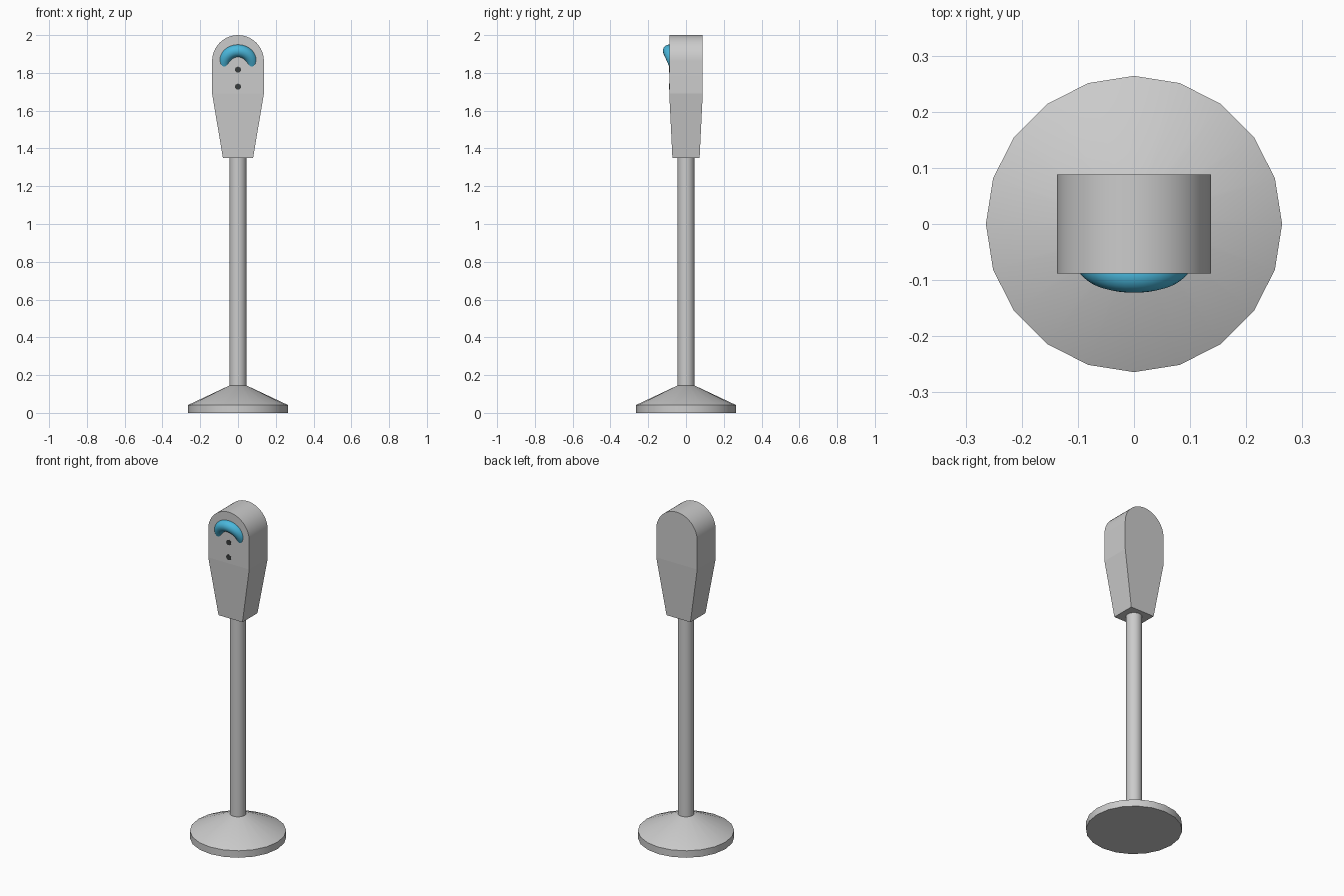
import bpy, bmesh, math

if "Cube" in bpy.data.objects:
    bpy.data.objects.remove(bpy.data.objects["Cube"])


def material(name, rgb):
    m = bpy.data.materials.new(name)
    m.diffuse_color = (*rgb, 1)
    m.use_nodes = True
    m.node_tree.nodes["Principled BSDF"].inputs["Base Color"].default_value = m.diffuse_color
    return m


def finish(obj, angle, mat=None):
    if mat:
        obj.data.materials.append(mat)
    bpy.ops.object.select_all(action='DESELECT')
    obj.select_set(True)
    bpy.context.view_layer.objects.active = obj
    bpy.ops.object.shade_smooth_by_angle(angle=math.radians(angle))


def mesh_object(name, bm):
    bmesh.ops.recalc_face_normals(bm, faces=bm.faces)
    me = bpy.data.meshes.new(name)
    bm.to_mesh(me)
    bm.free()
    obj = bpy.data.objects.new(name, me)
    bpy.context.collection.objects.link(obj)
    return obj


def lathe(name, profile, sides):
    bm = bmesh.new()
    rings = [[bm.verts.new((r * math.cos(math.tau * i / sides),
                            r * math.sin(math.tau * i / sides), z))
              for i in range(sides)] for r, z in profile]
    for a, b in zip(rings, rings[1:]):
        for i in range(sides):
            j = (i + 1) % sides
            bm.faces.new((a[i], a[j], b[j], b[i]))
    bm.faces.new(rings[0])
    bm.faces.new(rings[-1])
    return mesh_object(name, bm)


blue = material("blue", (0.07, 0.48, 0.72))
dark = material("dark", (0.04, 0.045, 0.045))

# Base and pole
finish(lathe("base", [(0.264, 0), (0.264, 0.042), (0.045, 0.145)], 20), 30)
finish(lathe("pole", [(0.045, 0.13), (0.045, 1.36)], 20), 30)

# Head: tapered lower half, straight upper half with a round top
HALF, KINK, ARC_Z, DEPTH = 0.137, 1.69, 1.863, 0.0885
SEGS = 24
lower = [(-0.08, 1.35, 0.072), (0.08, 1.35, 0.072)]
upper = [(HALF, KINK, DEPTH)]
for i in range(SEGS + 1):
    a = math.pi * i / SEGS
    upper.append((HALF * math.cos(a), ARC_Z + HALF * math.sin(a), DEPTH))
upper.append((-HALF, KINK, DEPTH))
outline = lower + upper
bm = bmesh.new()
front = [bm.verts.new((x, -d, z)) for x, z, d in outline]
back = [bm.verts.new((x, d, z)) for x, z, d in outline]
n = len(outline)
for i in range(n):
    j = (i + 1) % n
    bm.faces.new((front[i], front[j], back[j], back[i]))
for side in (front, back):
    bm.faces.new((side[0], side[1], side[2], side[-1]))
    bm.faces.new(side[2:])
head = mesh_object("head", bm)
finish(head, 8.5)
# keep the crease between the straight and tapered halves flat
for p in head.data.polygons:
    if abs(p.normal.y) > 0.9:
        p.use_smooth = False

# Hood: tilted half ring leaning out of the head's front
bpy.ops.mesh.primitive_torus_add(
    major_radius=0.073, minor_radius=0.033, major_segments=40, minor_segments=20,
    location=(0, -0.06, 1.85), rotation=(math.radians(90 + 24), 0, 0))
hood = bpy.context.object
hood.name = "hood"
bm = bmesh.new()
bm.from_mesh(hood.data)
cut = bmesh.ops.bisect_plane(bm, geom=bm.verts[:] + bm.edges[:] + bm.faces[:],
                             plane_co=(0, -0.025, 0), plane_no=(0, -1, 0), clear_outer=True)
bmesh.ops.holes_fill(bm, edges=[e for e in bm.edges if e.is_boundary])
bm.to_mesh(hood.data)
bm.free()
finish(hood, 40, blue)

# Two dark buttons on the front
for i, z in enumerate((1.817, 1.727)):
    bpy.ops.mesh.primitive_cylinder_add(vertices=16, radius=0.016, depth=0.01,
                                        location=(0, -0.0855, z),
                                        rotation=(math.pi / 2, 0, 0))
    bpy.context.object.name = f"button_{i + 1}"
    finish(bpy.context.object, 30, dark)
